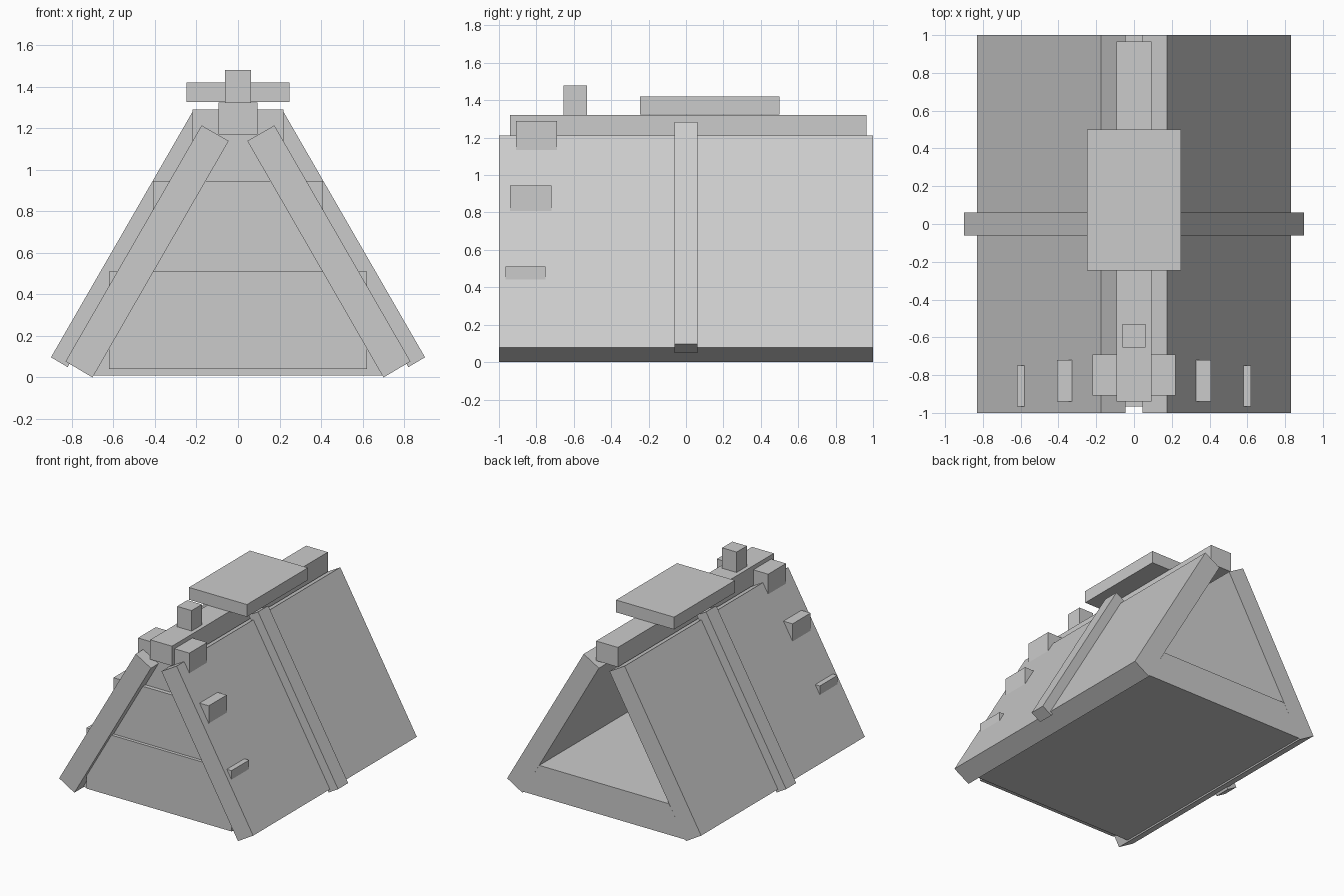
import bpy, bmesh

if "Cube" in bpy.data.objects:
    bpy.data.objects.remove(bpy.data.objects["Cube"])

grey = bpy.data.materials.new("plain grey")
grey.diffuse_color = (0.6, 0.6, 0.6, 1)
grey.use_nodes = True
grey.node_tree.nodes["Principled BSDF"].inputs["Base Color"].default_value = grey.diffuse_color


def prism(name, profile, y0, y1):
    """Extrude an XZ profile from y0 to y1."""
    bm = bmesh.new()
    face = bm.faces.new([bm.verts.new((x, y0, z)) for x, z in profile])
    ext = bmesh.ops.extrude_face_region(bm, geom=[face])
    moved = [v for v in ext["geom"] if isinstance(v, bmesh.types.BMVert)]
    bmesh.ops.translate(bm, verts=moved, vec=(0, y1 - y0, 0))
    bmesh.ops.recalc_face_normals(bm, faces=bm.faces)
    mesh = bpy.data.meshes.new(name)
    bm.to_mesh(mesh)
    bm.free()
    mesh.materials.append(grey)
    obj = bpy.data.objects.new(name, mesh)
    bpy.context.collection.objects.link(obj)
    return obj


def box(name, half_x, y0, y1, z0, z1):
    """Box centred on x = 0."""
    return prism(name, [(-half_x, z0), (half_x, z0), (half_x, z1), (-half_x, z1)], y0, y1)


# Sloping roof slabs and the raised bands around them, on both sides
slab = [(0.70, 0.0), (0.83, 0.077), (0.175, 1.213), (0.045, 1.138)]
band = [(0.82, 0.05), (0.90, 0.097), (0.215, 1.285), (0.135, 1.238)]
for side, s in (("right", 1), ("left", -1)):
    prism(side + "_roof_slab", [(s * x, z) for x, z in slab], -1, 1)
    prism(side + "_roof_band", [(s * x, z) for x, z in band], -0.062, 0.062)

# Thick floor wedged between the slabs, open at the back
prism("floor", [(-0.695, 0.01), (0.695, 0.01), (0.555, 0.25), (-0.555, 0.25)], -0.9, 1)

# Stepped front wall, its ends poking through the slabs
box("lower_front_wall", 0.62, -0.965, -0.75, 0.04, 0.51)
box("middle_front_wall", 0.408, -0.94, -0.72, 0.49, 0.945)
box("upper_front_wall", 0.22, -0.908, -0.69, 0.925, 1.29)

# Ridge beam with the plate and post on top
box("ridge_beam", 0.093, -0.94, 0.965, 1.17, 1.322)
box("ridge_plate", 0.248, -0.245, 0.5, 1.325, 1.42)
box("ridge_post", 0.062, -0.655, -0.53, 1.30, 1.48)
